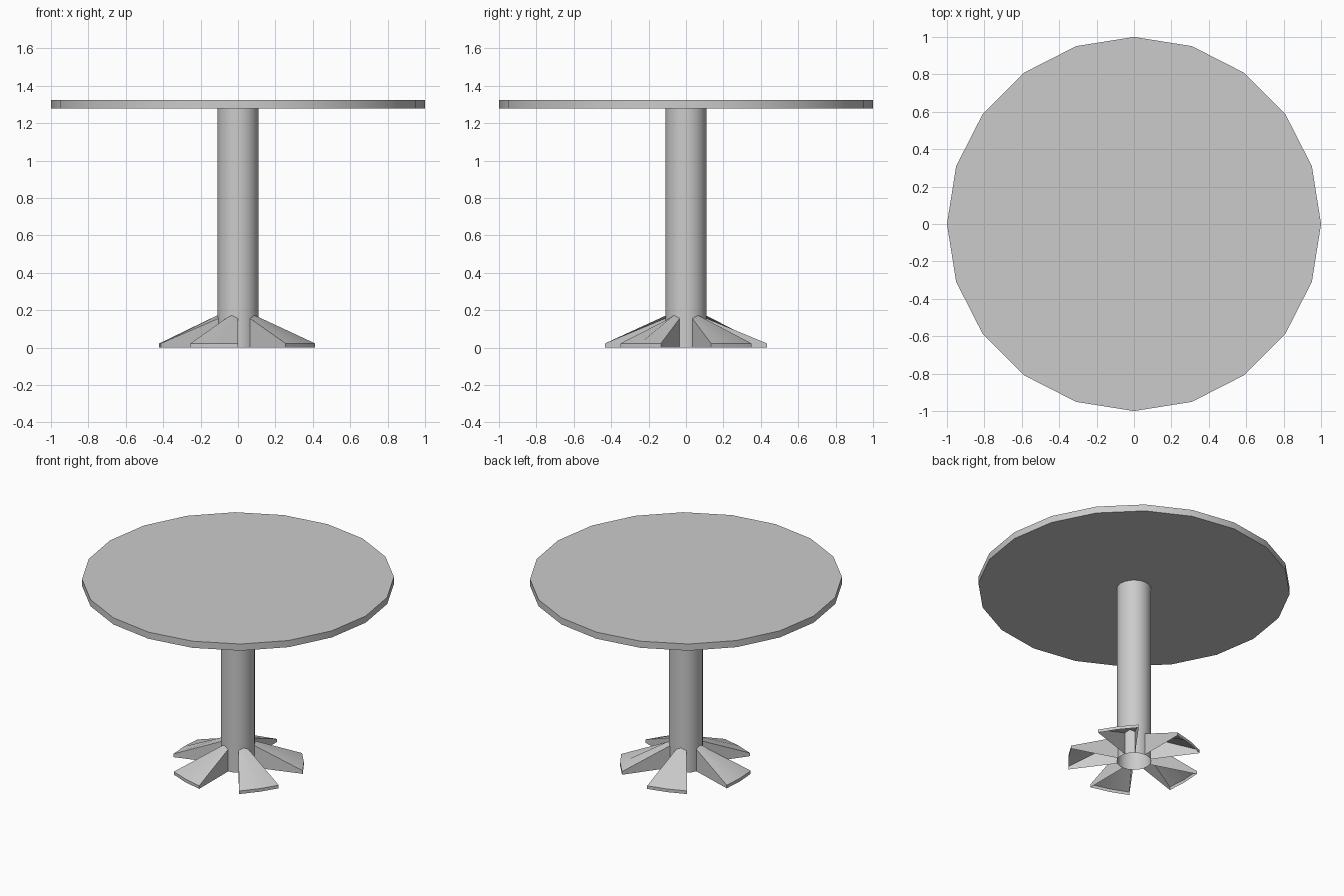
import bpy, math

if "Cube" in bpy.data.objects:
    bpy.data.objects.remove(bpy.data.objects["Cube"])

TOP_Z0, TOP_Z1 = 1.278, 1.325
COLUMN_R = 0.11


def add_mesh(name, verts, faces):
    mesh = bpy.data.meshes.new(name)
    mesh.from_pydata(verts, [], faces)
    obj = bpy.data.objects.new(name, mesh)
    bpy.context.collection.objects.link(obj)
    return obj


def smooth(obj):
    bpy.ops.object.select_all(action='DESELECT')
    obj.select_set(True)
    bpy.context.view_layer.objects.active = obj
    bpy.ops.object.shade_smooth_by_angle(angle=math.radians(30))


def cylinder(name, radius, z0, z1, sides, cap):
    bpy.ops.mesh.primitive_cylinder_add(
        vertices=sides, radius=radius, depth=z1 - z0,
        end_fill_type=cap, location=(0, 0, (z0 + z1) / 2))
    obj = bpy.context.object
    obj.name = name
    smooth(obj)
    return obj


# Round twenty-sided top and open tubular column
cylinder("table_top", 1.0, TOP_Z0, TOP_Z1, 20, 'NGON')
cylinder("column", COLUMN_R, 0, TOP_Z0, 20, 'NOTHING')


# Wedge foot: a hollow 36 degree sector, open underneath and at the column
def foot(name, azimuth):
    # (angle offset, outer radius, height at the column)
    sections = [(-18, 0.434, 0.156), (0, 0.422, 0.173), (18, 0.434, 0.156)]
    verts = []
    for offset, radius, height in sections:
        a = math.radians(azimuth + offset)
        c, s = math.cos(a), math.sin(a)
        verts += [(COLUMN_R * c, COLUMN_R * s, height),
                  (radius * c, radius * s, 0.022),
                  (radius * c, radius * s, 0),
                  (COLUMN_R * c, COLUMN_R * s, 0)]
    faces = [(3, 2, 1, 0), (8, 9, 10, 11)]               # side walls
    for i in (0, 4):
        faces += [(i, i + 1, i + 5, i + 4),              # sloping top
                  (i + 1, i + 2, i + 6, i + 5)]          # outer lip
    smooth(add_mesh(name, verts, faces))


for k in range(5):
    foot(f"foot_{k + 1}", 36 + 72 * k)
